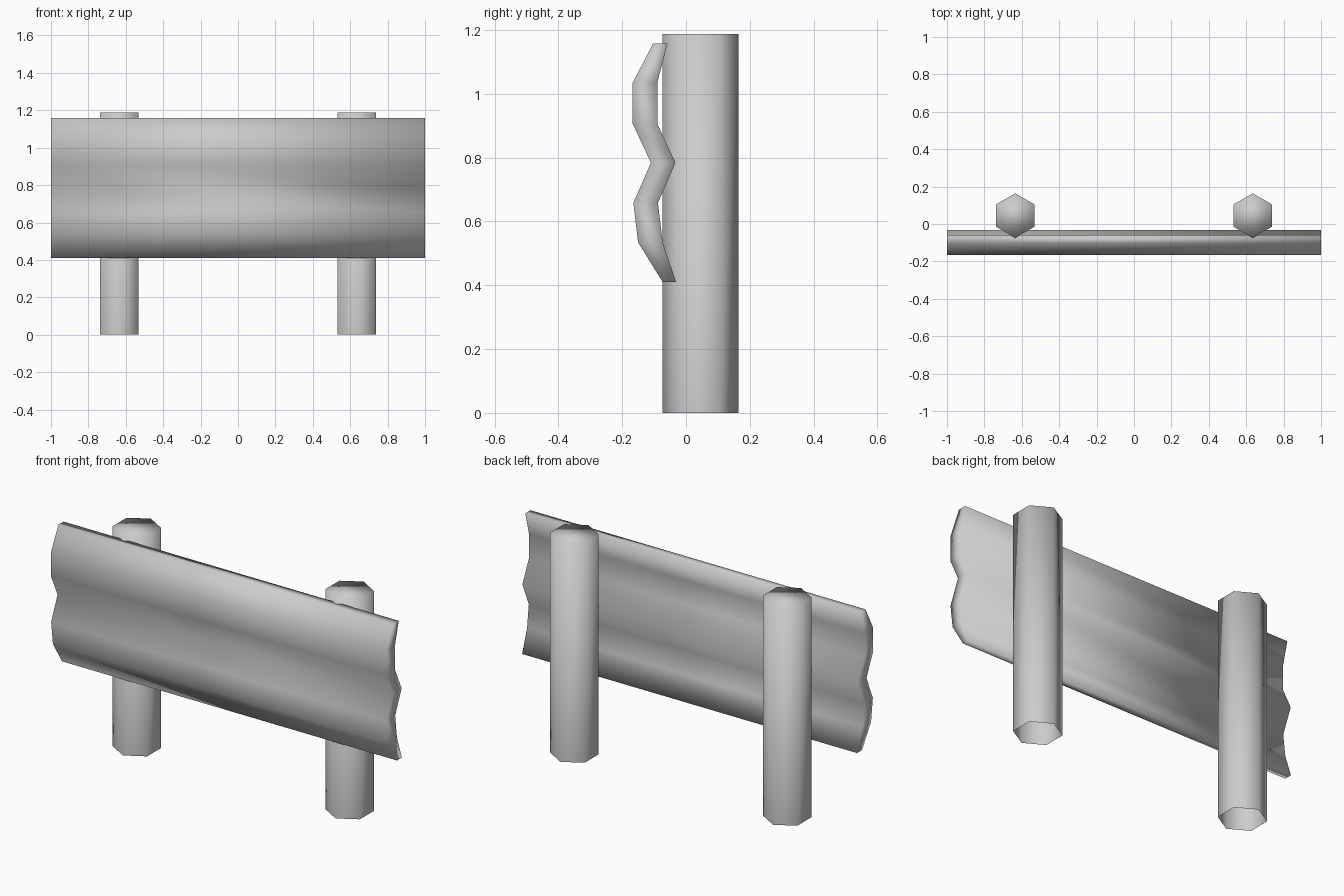
import bpy, bmesh
from math import sin, cos, tau

if "Cube" in bpy.data.objects:
    bpy.data.objects.remove(bpy.data.objects["Cube"], do_unlink=True)

# Single plain grey finish
grey = bpy.data.materials.new("plain_grey")
grey.use_nodes = True
colour = (0.6, 0.6, 0.6, 1)
grey.diffuse_color = colour
grey.node_tree.nodes["Principled BSDF"].inputs["Base Color"].default_value = colour


def finish(bm, name):
    """Turn a bmesh into a smooth-shaded grey object."""
    for face in bm.faces:
        face.smooth = True
    mesh = bpy.data.meshes.new(name)
    bm.to_mesh(mesh)
    bm.free()
    mesh.materials.append(grey)
    obj = bpy.data.objects.new(name, mesh)
    bpy.context.collection.objects.link(obj)
    return obj


def bridge(bm, ring_a, ring_b):
    """Join two matching closed rings with quads."""
    for i in range(len(ring_a)):
        j = (i + 1) % len(ring_a)
        bm.faces.new((ring_a[i], ring_a[j], ring_b[j], ring_b[i]))


# Hexagonal posts: closed on top, open underneath
def build_post(name, x, y=0.045, radius=0.119, height=1.187, sides=6):
    bm = bmesh.new()
    rings = []
    for z in (0, height):
        rings.append([bm.verts.new((x + radius * sin(tau * i / sides),
                                    y - radius * cos(tau * i / sides), z))
                      for i in range(sides)])
    bridge(bm, *rings)
    bm.faces.new(rings[1])
    return finish(bm, name)


for side, x in (("left", 0.635), ("right", -0.635)):
    build_post(side + "_post", x)

# Corrugated rail: (front y, back y, z) stations from top to bottom
stations = [
    (-0.103, -0.058, 1.158), (-0.167, -0.09, 1.035), (-0.167, -0.09, 0.906),
    (-0.11, -0.033, 0.784), (-0.165, -0.088, 0.658), (-0.15, -0.073, 0.534),
    (-0.073, -0.031, 0.41),
]
bm = bmesh.new()
ends = []
for x in (-1, 1):
    front = [bm.verts.new((x, f, z)) for f, b, z in stations]
    back = [bm.verts.new((x, b, z)) for f, b, z in stations]
    ends.append(front + back[::-1])
    # End cap made of one quad per corrugation step
    for i in range(len(stations) - 1):
        bm.faces.new((front[i], front[i + 1], back[i + 1], back[i]))
bridge(bm, *ends)
bmesh.ops.recalc_face_normals(bm, faces=bm.faces[:])
finish(bm, "corrugated_rail")
